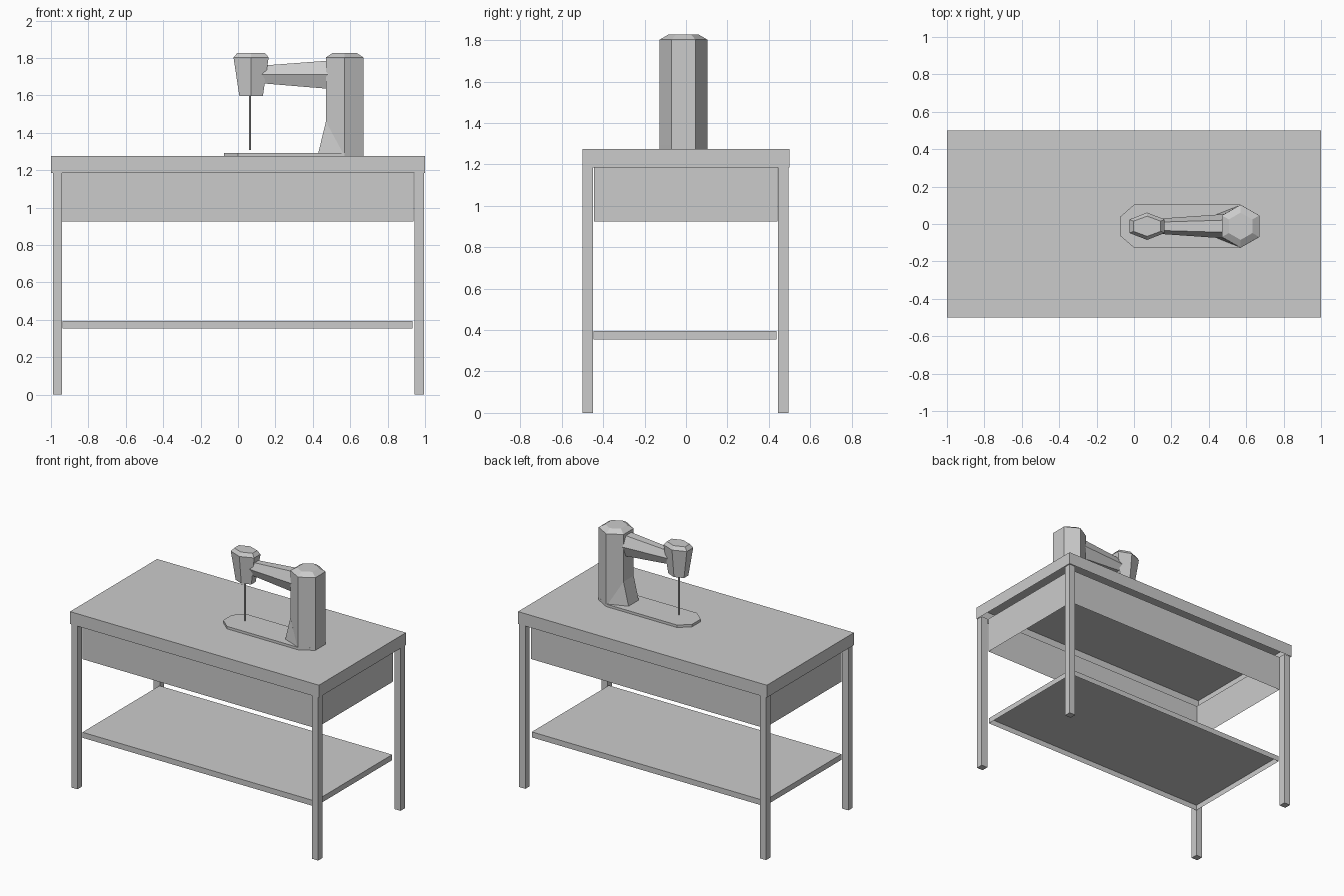
import bpy, bmesh
from math import cos, sin, pi
from mathutils import Vector

cube = bpy.data.objects.get("Cube")
if cube:
    bpy.data.objects.remove(cube, do_unlink=True)

GREY = 0.6
grey = bpy.data.materials.new("plain_grey")
grey.use_nodes = True
grey.diffuse_color = (GREY, GREY, GREY, 1)
grey.node_tree.nodes["Principled BSDF"].inputs["Base Color"].default_value = (GREY, GREY, GREY, 1)


def finish(name, bm):
    bmesh.ops.recalc_face_normals(bm, faces=bm.faces)
    mesh = bpy.data.meshes.new(name)
    bm.to_mesh(mesh)
    bm.free()
    mesh.materials.append(grey)
    obj = bpy.data.objects.new(name, mesh)
    bpy.context.collection.objects.link(obj)
    return obj


def box(name, low, high, open_sides=()):
    """Box between two corners; faces looking along open_sides are left out."""
    low, high = Vector(low), Vector(high)
    bm = bmesh.new()
    bmesh.ops.create_cube(bm, size=1)
    bm.normal_update()
    gone = [f for f in bm.faces if any(f.normal.dot(Vector(s)) > 0.9 for s in open_sides)]
    bmesh.ops.delete(bm, geom=gone, context='FACES')
    for v in bm.verts:
        v.co = (low + high) / 2 + v.co * (high - low)
    return finish(name, bm)


def loft(name, rings):
    """Skin a list of equal-length rings and cap both ends."""
    bm = bmesh.new()
    loops = [[bm.verts.new(p) for p in ring] for ring in rings]
    for a, b in zip(loops, loops[1:]):
        for i in range(len(a)):
            j = (i + 1) % len(a)
            bm.faces.new((a[i], a[j], b[j], b[i]))
    bm.faces.new(loops[0])
    bm.faces.new(loops[-1])
    return finish(name, bm)


MID_Y = -0.012
UP, DOWN = (0, 0, 1), (0, 0, -1)


def hexagon(x, z, rx, ry):
    """Horizontal hexagon with corners to the front and back."""
    return [Vector((x + rx * cos(a) / cos(pi / 6), MID_Y + ry * sin(a), z))
            for a in (pi / 6 + i * pi / 3 for i in range(6))]


# Table: top and shelf are trays open below, apron is a bare frame
TOP_LOW, TOP_HIGH = 1.185, 1.275
box("table_top", (-1, -0.5, TOP_LOW), (1, 0.5, TOP_HIGH), [DOWN])
box("apron", (-0.94, -0.445, 0.925), (0.937, 0.441, TOP_LOW), [UP, DOWN])
box("lower_shelf", (-0.937, -0.447, 0.355), (0.933, 0.437, 0.395), [DOWN])

for side, x in (("right", -0.99), ("left", 0.945)):
    for end, y in (("front", -0.5), ("back", 0.445)):
        box(f"{end}_{side}_leg", (x, y, 0), (x + 0.05, y + 0.05, TOP_LOW))

# Base plate with clipped corners
corners = [(-0.075, 0.05), (0, 0.115), (0.57, 0.115), (0.67, 0.058)]
outline = [(x, MID_Y + y) for x, y in corners]
outline += [(x, MID_Y - y) for x, y in reversed(corners)]
loft("base_plate", [[(x, y, z) for x, y in outline] for z in (TOP_HIGH, 1.293)])

# Column with bevelled cap
POST_X, FLARE_Z = 0.57, 1.46
loft("column", [hexagon(POST_X, TOP_HIGH, 0.1, 0.115),
                hexagon(POST_X, 1.803, 0.1, 0.115),
                hexagon(POST_X, 1.828, 0.063, 0.073)])

# Wedge foot flaring from the inner side of the column
bm = bmesh.new()
pairs = []
for s in (-1, 1):
    pairs.append([bm.verts.new((x, MID_Y + s * y, z)) for x, y, z in
                  ((0.47, 0.058, FLARE_Z), (0.425, 0.058, TOP_HIGH), (POST_X, 0.115, TOP_HIGH))])
(fa, fb, fc), (ba, bb, bc) = pairs
for face in ((fa, fb, fc), (ba, bc, bb), (fa, ba, bb, fb), (fb, bb, bc, fc), (fa, fc, bc, ba)):
    bm.faces.new(face)
finish("column_foot", bm)

# Tapered head with bevelled cap
HEAD_X = 0.07
loft("head", [hexagon(HEAD_X, 1.598, 0.063, 0.05),
              hexagon(HEAD_X, 1.803, 0.094, 0.073),
              hexagon(HEAD_X, 1.828, 0.073, 0.054)])


# Six-sided arm, growing towards the column
def arm_ring(x, half_width, flat, top, bottom, middle=1.713):
    section = ((half_width, middle), (flat, top), (-flat, top),
               (-half_width, middle), (-flat, bottom), (flat, bottom))
    return [(x, MID_Y + y, z) for y, z in section]


loft("arm", [arm_ring(0.125, 0.04, 0.022, 1.759, 1.665),
             arm_ring(0.5, 0.066, 0.033, 1.787, 1.634)])

# Needle
loft("needle", [hexagon(0.064, z, 0.005, 0.0055) for z in (1.308, 1.61)])
